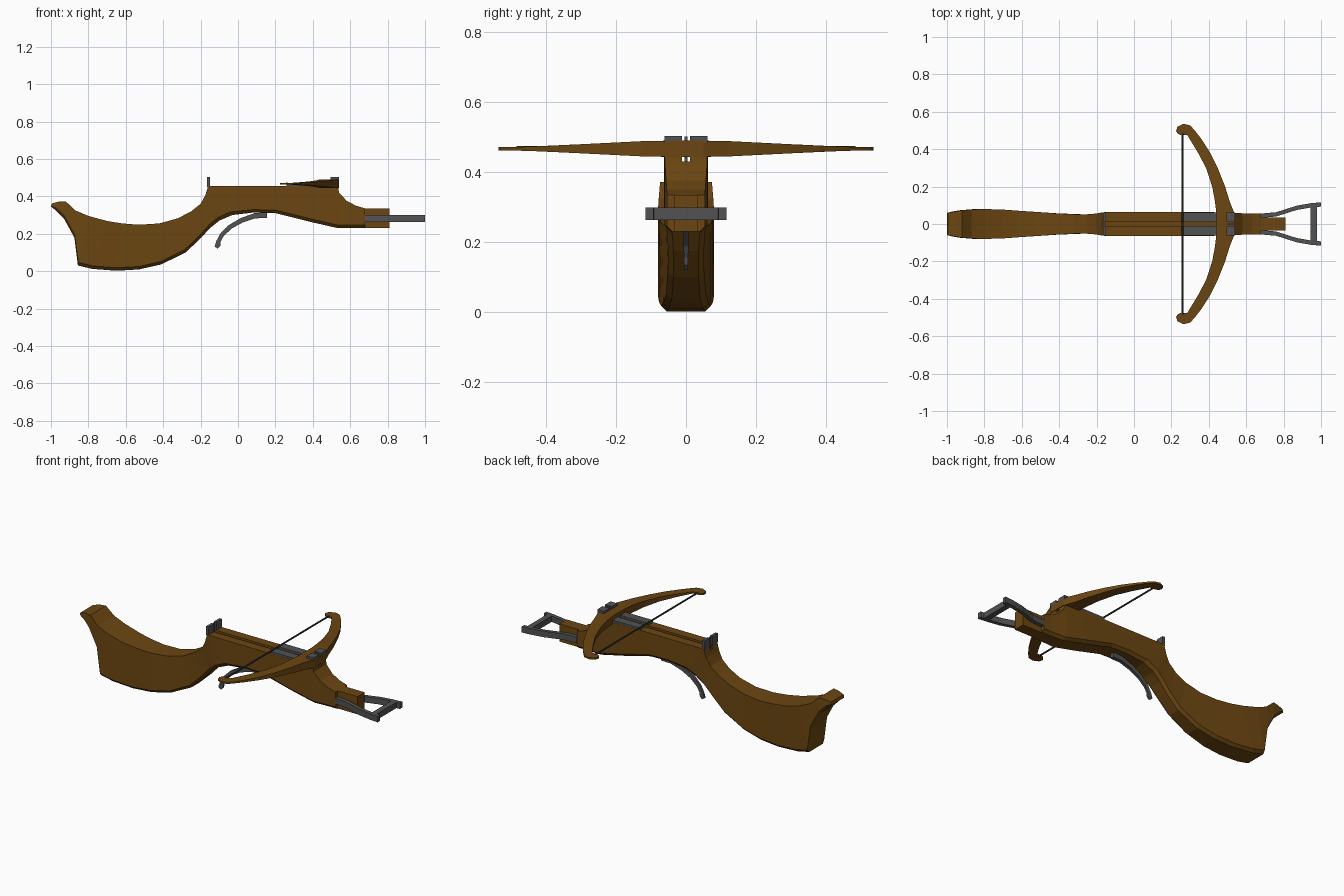
import bpy, bmesh, math
from mathutils import Vector


def material(name, rgb):
    m = bpy.data.materials.new(name)
    m.diffuse_color = (*rgb, 1)
    return m


WOOD = material("brown wood", (0.15, 0.062, 0.006))
METAL = material("grey metal", (0.085, 0.085, 0.085))
CORD = material("dark cord", (0.035, 0.035, 0.035))


def loft(name, rings, mat):
    """Skin a list of equal-length rings and cap both ends."""
    bm = bmesh.new()
    loops = [[bm.verts.new(p) for p in r] for r in rings]
    n = len(loops[0])
    for a, b in zip(loops, loops[1:]):
        for i in range(n):
            j = (i + 1) % n
            bm.faces.new((a[i], a[j], b[j], b[i]))
    bm.faces.new(loops[0])
    bm.faces.new(loops[-1])
    bmesh.ops.recalc_face_normals(bm, faces=bm.faces)
    me = bpy.data.meshes.new(name)
    bm.to_mesh(me)
    bm.free()
    me.materials.append(mat)
    ob = bpy.data.objects.new(name, me)
    bpy.context.collection.objects.link(ob)
    return ob


def box(name, x, y, z, mat):
    return loft(name, [[(k, y[0], z[0]), (k, y[1], z[0]), (k, y[1], z[1]), (k, y[0], z[1])] for k in x], mat)


# Stock: top x, top z, bottom x, bottom z, half width
stations = [
    (-0.995, 0.362, -1.00, 0.345, 0.060), (-0.955, 0.372, -0.975, 0.325, 0.067),
    (-0.92, 0.372, -0.93, 0.28, 0.074), (-0.87, 0.325, -0.875, 0.18, 0.078),
    (-0.80, 0.295, -0.856, 0.03, 0.080), (-0.70, 0.268, -0.78, 0.012, 0.077),
    (-0.62, 0.255, -0.65, 0.002, 0.071), (-0.53, 0.248, -0.53, 0.009, 0.065),
    (-0.42, 0.255, -0.41, 0.036, 0.057), (-0.32, 0.283, -0.28, 0.10, 0.052),
    (-0.25, 0.32, -0.20, 0.175, 0.052), (-0.20, 0.36, -0.15, 0.23, 0.056),
    (-0.175, 0.405, -0.10, 0.27, 0.061), (-0.16, 0.455, -0.03, 0.30, 0.063),
    (0.10, 0.455, 0.08, 0.313, 0.063), (0.22, 0.455, 0.20, 0.31, 0.063),
    (0.42, 0.455, 0.38, 0.265, 0.063), (0.535, 0.455, 0.52, 0.233, 0.061),
    (0.54, 0.42, 0.54, 0.23, 0.060), (0.58, 0.377, 0.58, 0.23, 0.057),
    (0.63, 0.35, 0.63, 0.23, 0.055), (0.68, 0.335, 0.68, 0.23, 0.055),
]
rings = []
for tx, tz, bx, bz, w in stations:
    c = min(0.016, (tz - bz) * 0.25)
    f = c / (tz - bz)
    mx, mz = bx + (tx - bx) * f, bz + c
    rings.append([(tx, -w, tz), (mx, -w, mz), (bx, -w + c, bz),
                  (bx, w - c, bz), (mx, w, mz), (tx, w, tz)])
stock = loft("stock", rings, WOOD)

# Bolt groove cut along the deck
cutter = box("groove_cutter", (-0.25, 0.65), (-0.011, 0.011), (0.43, 0.52), WOOD)
cutter.hide_render = True
cutter.hide_viewport = True
mod = stock.modifiers.new("groove", "BOOLEAN")
mod.operation = "DIFFERENCE"
mod.solver = "EXACT"
mod.object = cutter

# Nose tenon between the stirrup arms
box("nose_block", (0.67, 0.81), (-0.034, 0.034), (0.23, 0.335), WOOD)

# Bow limbs: inner x, inner y, outer x, outer y, half thickness
half = [
    (0.44, 0.0, 0.54, 0.0, 0.023), (0.44, 0.06, 0.54, 0.05, 0.023),
    (0.433, 0.12, 0.512, 0.12, 0.022), (0.418, 0.20, 0.487, 0.20, 0.018),
    (0.385, 0.30, 0.447, 0.30, 0.013), (0.34, 0.385, 0.408, 0.38, 0.009),
    (0.30, 0.45, 0.36, 0.455, 0.006), (0.285, 0.475, 0.325, 0.50, 0.005),
    (0.25, 0.475, 0.30, 0.527, 0.005), (0.232, 0.485, 0.265, 0.536, 0.005),
    (0.225, 0.497, 0.232, 0.52, 0.005),
]
full = [(a, -b, c, -d, h) for a, b, c, d, h in reversed(half[1:])] + half
loft("bow", [[(a, b, 0.467 - h), (c, d, 0.467 - h), (c, d, 0.467 + h), (a, b, 0.467 + h)]
             for a, b, c, d, h in full], WOOD)

# Bow string
loft("string", [[(0.26 + 0.005 * math.cos(k * math.pi / 3), y, 0.47 + 0.005 * math.sin(k * math.pi / 3))
                 for k in range(6)] for y in (-0.485, 0.485)], CORD)

# Paired metal fittings on the deck
for s, side in ((-1, "right"), (1, "left")):
    y = sorted((s * 0.012, s * 0.062))
    box(f"{side}_rail", (0.26, 0.445), y, (0.45, 0.467), METAL)
    box(f"{side}_front_sight", (0.495, 0.54), y, (0.485, 0.504), METAL)
    box(f"{side}_rear_sight", (-0.166, -0.15), y, (0.45, 0.504), METAL)
    # Stirrup arm
    path = [(0.68, 0.045), (0.76, 0.052), (0.87, 0.087), (0.945, 0.10), (1.0, 0.105)]
    loft(f"{side}_stirrup_arm", [[(x, s * (v - 0.012), 0.264), (x, s * (v + 0.011), 0.264),
                                 (x, s * (v + 0.011), 0.299), (x, s * (v - 0.012), 0.299)]
                                for x, v in path], METAL)
box("stirrup_bar", (0.945, 0.978), (-0.1, 0.1), (0.264, 0.299), METAL)
box("sight_pin", (0.50, 0.53), (-0.005, 0.005), (0.44, 0.502), METAL)
box("rear_sight_pin", (-0.163, -0.153), (-0.004, 0.004), (0.43, 0.502), METAL)

# Curved trigger lever: x, z, half thickness, half width
lever = [(0.155, 0.298, 0.014, 0.013), (0.09, 0.296, 0.014, 0.012), (0.02, 0.272, 0.013, 0.010),
         (-0.04, 0.238, 0.012, 0.008), (-0.085, 0.195, 0.011, 0.007), (-0.104, 0.160, 0.011, 0.006),
         (-0.108, 0.140, 0.014, 0.006), (-0.117, 0.126, 0.010, 0.005)]
rings = []
for i, (x, z, t, w) in enumerate(lever):
    a, b = lever[max(i - 1, 0)], lever[min(i + 1, len(lever) - 1)]
    d = Vector((b[0] - a[0], 0, b[1] - a[1])).normalized()
    n = Vector((-d.z, 0, d.x)) * t
    p, q = Vector((x, 0, z)), Vector((0, w, 0))
    rings.append([p + n + q, p + n - q, p - n - q, p - n + q])
loft("trigger_lever", rings, METAL)
